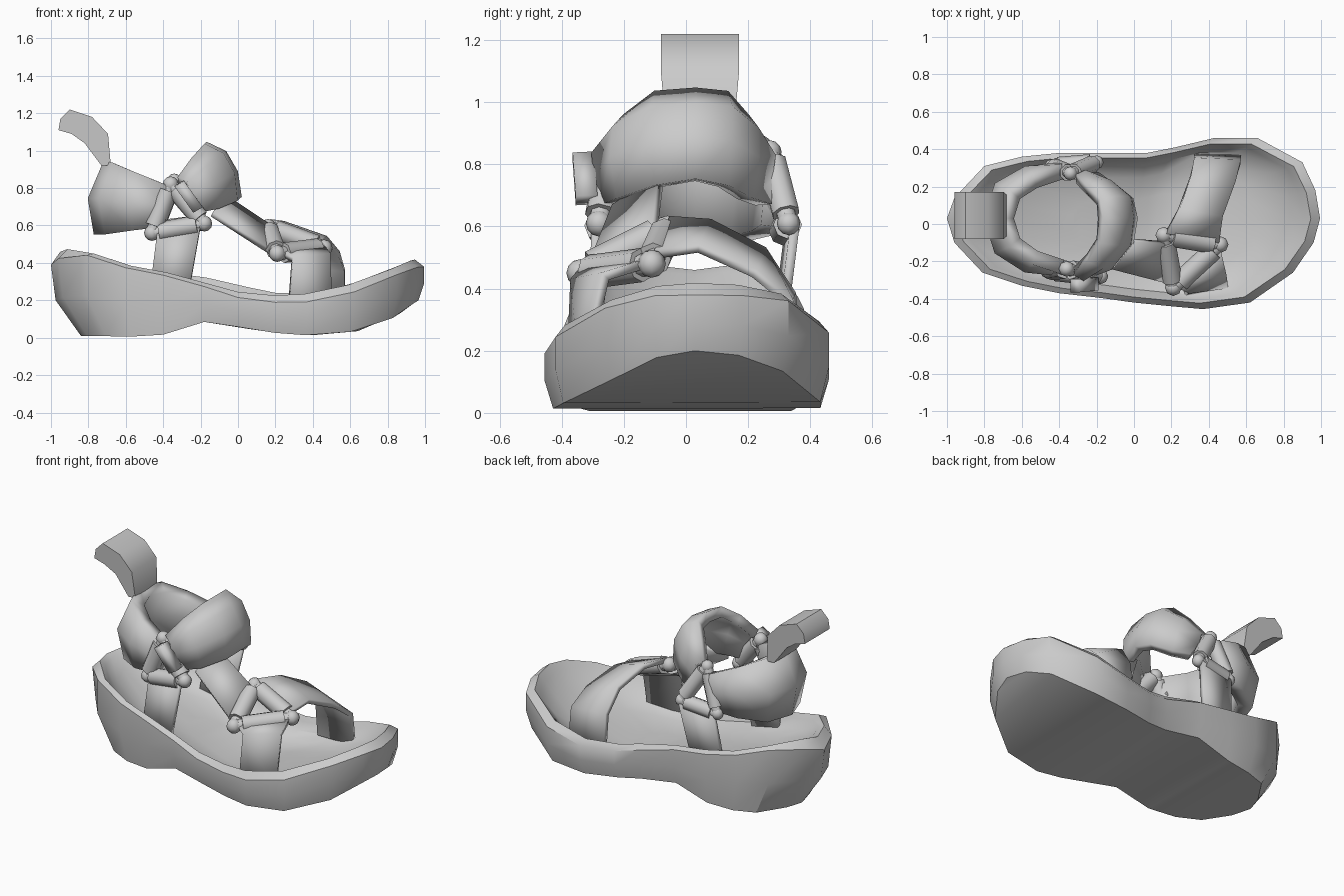
import bpy, bmesh, math
from mathutils import Vector

if "Cube" in bpy.data.objects:
    bpy.data.objects.remove(bpy.data.objects["Cube"])


def finish(name, verts, faces, thick=0.0, angle=35):
    me = bpy.data.meshes.new(name)
    me.from_pydata([tuple(v) for v in verts], [], faces)
    bm = bmesh.new()
    bm.from_mesh(me)
    bmesh.ops.recalc_face_normals(bm, faces=bm.faces)
    bm.to_mesh(me)
    bm.free()
    ob = bpy.data.objects.new(name, me)
    bpy.context.collection.objects.link(ob)
    if thick:
        m = ob.modifiers.new("thickness", 'SOLIDIFY')
        m.thickness = thick
        m.offset = 0
        m.use_even_offset = True
    bpy.ops.object.select_all(action='DESELECT')
    ob.select_set(True)
    bpy.context.view_layer.objects.active = ob
    bpy.ops.object.shade_smooth_by_angle(angle=math.radians(angle))
    return ob


def sheet(name, cols, thick):
    """Strip of cloth through successive columns of points."""
    n = len(cols[0])
    verts = [p for c in cols for p in c]
    faces = [(i * n + j, i * n + j + 1, (i + 1) * n + j + 1, (i + 1) * n + j)
             for i in range(len(cols) - 1) for j in range(n - 1)]
    return finish(name, verts, faces, thick, 45)


def lerp(table, x):
    for (a, u), (b, v) in zip(table, table[1:]):
        if x <= b:
            return u + (v - u) * max(0, min(1, (x - a) / (b - a)))
    return table[-1][1]


# Sole: rings of the foot outline, from underside over the rim into the footbed
outline = [(-1, .03), (-.96, -.1), (-.81, -.26), (-.6, -.33), (-.4, -.37), (-.18, -.395),
           (0, -.42), (.2, -.44), (.37, -.455), (.62, -.42), (.85, -.26), (.96, -.1),
           (.995, .03), (.97, .18), (.9, .33), (.66, .46), (.43, .46), (.22, .41), (.07, .38),
           (-.18, .38), (-.4, .38), (-.6, .36), (-.8, .31), (-.96, .14)]
top = [(-1, .42), (-.95, .46), (-.88, .485), (-.74, .44), (-.6, .39), (-.36, .345), (-.2, .3),
       (0, .245), (.15, .225), (.4, .235), (.6, .285), (.8, .36), (.94, .42), (1, .40)]
under = [(-.82, .01), (-.5, .005), (-.28, .03), (-.17, .09), (.15, .03), (.38, .012),
         (.64, .035), (.84, .11), (.96, .2)]
lip = [(-1, .03), (-.7, .015), (-.2, .02), (.1, .035), (.7, .05), (.95, .04), (1, .02)]


def arch(x, y):
    # the inner side of the foot rises a little at the arch
    return .05 * max(0, 1 - abs(x + .05) / .35) if y > .1 else 0


base = []
for x, y in outline:
    bx = x * .97 if x > 0 else x * (1 - .16 * min(1, max(0, (-x - .45) / .45)))
    base.append((bx, y * .94, lerp(under, bx)))
rings = [base]
rim = [(x, y, lerp(top, x) + arch(x, y) - lerp(lip, x)) for x, y in outline]
rings.append([(x if x > -.9 else x * .975, y, b[2] + (r[2] - b[2]) * .5)
              for (x, y), b, r in zip(outline, base, rim)])
rings.append(rim)
for s, drop in [(.95, 0), (.91, .03), (.83, .08), (.65, .115), (.35, .13)]:
    rings.append([(x * s, y * (s - .02 if s > .9 else s),
                   lerp(top, x * s) + arch(x, y) * s - drop) for x, y in outline])
n = len(outline)
verts = [p for r in rings for p in r]
faces = [(i * n + j, i * n + (j + 1) % n, (i + 1) * n + (j + 1) % n, (i + 1) * n + j)
         for i in range(len(rings) - 1) for j in range(n)]
# underside and innermost footbed close straight across the foot
for off in (0, (len(rings) - 1) * n):
    faces += [(off, off + 1, off + n - 1), (off + 11, off + 12, off + 13)]
    faces += [(off + j, off + j + 1, off + n - j - 1, off + n - j) for j in range(1, 11)]
finish("sole", verts, faces, angle=35)

# Padded cup behind the heel
cup = [[(-.38, -.23, .60), (-.38, -.24, .7), (-.38, -.23, .81)],
       [(-.55, -.2, .58), (-.57, -.22, .73), (-.53, -.18, .87)],
       [(-.68, -.11, .56), (-.71, -.13, .74), (-.64, -.1, .92)],
       [(-.73, .03, .56), (-.76, .03, .74), (-.68, .03, .93)],
       [(-.68, .17, .56), (-.71, .19, .74), (-.64, .16, .92)],
       [(-.55, .25, .58), (-.57, .27, .73), (-.53, .23, .87)],
       [(-.38, .28, .60), (-.38, .29, .7), (-.38, .28, .81)]]
sheet("heel_cup", cup, .08)

# Padded cuff over the instep, with a rounded row added near the top edge
cuff = [[(-.22, -.25, .67), (-.27, -.27, .76), (-.32, -.25, .84)],
        [(-.12, -.2, .69), (-.14, -.22, .82), (-.25, -.18, .94)],
        [(-.03, -.09, .73), (-.045, -.1, .87), (-.19, -.09, 1.01)],
        [(-.01, .03, .75), (-.03, .03, .88), (-.18, .03, 1.02)],
        [(-.03, .12, .73), (-.045, .13, .87), (-.19, .12, 1.01)],
        [(-.12, .19, .69), (-.14, .21, .82), (-.25, .18, .94)],
        [(-.2, .25, .67), (-.26, .25, .75), (-.31, .24, .84)]]
for c in cuff:
    half = (Vector(c[1]) + Vector(c[2])) / 2
    c.insert(2, tuple(half + Vector((.02, half.y * .06, .025))))
sheet("instep_cuff", cuff, .06)

# Pull tab above the heel cup, extruded side profile
tab = [(-.73, .92), (-.68, .92), (-.695, 1.09), (-.78, 1.18), (-.9, 1.22), (-.95, 1.17),
       (-.96, 1.11), (-.89, 1.09), (-.82, 1.04)]
m = len(tab)
waist = [.015 if z < 1.09 else 0 for x, z in tab]
tv = [(x, -.08 + w, z) for (x, z), w in zip(tab, waist)]
tv += [(x, .17 - w, z) for (x, z), w in zip(tab, waist)]
tf = [tuple(range(m)), tuple(range(2 * m - 1, m - 1, -1))]
tf += [(i, (i + 1) % m, m + (i + 1) % m, m + i) for i in range(m)]
finish("pull_tab", tv, tf, angle=50)

# Webbing straps
straps = {
    "instep_strap": [[(-.14, -.23, .66), (-.08, -.08, .76)], [(.17, -.31, .46), (.16, -.1, .60)]],
    "toe_strap_inner": [[(.17, -.05, .62), (.45, -.1, .51)], [(.24, .08, .61), (.47, .04, .53)],
                        [(.30, .25, .52), (.54, .22, .45)], [(.32, .34, .38), (.57, .33, .36)],
                        [(.32, .36, .16), (.57, .36, .16)]],
    "toe_strap_outer": [[(.22, -.33, .46), (.46, -.13, .48)], [(.29, -.36, .42), (.49, -.26, .44)],
                        [(.27, -.37, .14), (.5, -.33, .14)]],
    "heel_strap_outer": [[(-.43, -.27, .57), (-.2, -.29, .60)], [(-.47, -.28, .25), (-.27, -.3, .2)]],
    "heel_strap_inner": [[(-.43, .33, .57), (-.2, .35, .60)], [(-.47, .29, .25), (-.27, .30, .2)]],
    "cuff_strap_end": [[(-.34, -.33, .81), (-.29, -.33, .84)], [(-.24, -.32, .67), (-.19, -.32, .70)]],
}
for name, cols in straps.items():
    sheet(name, cols, .07 if name == "cuff_strap_end" else .03)


# Triangular rings with the strap loops wrapped round each side
def tube(name, a, b, r):
    a, b = Vector(a), Vector(b)
    bpy.ops.mesh.primitive_cylinder_add(vertices=8, radius=r, depth=(b - a).length,
                                        location=(a + b) / 2)
    ob = bpy.context.object
    ob.name = name
    ob.rotation_euler = (b - a).to_track_quat('Z', 'Y').to_euler()
    bpy.ops.object.shade_smooth_by_angle(angle=math.radians(50))


def ring(name, corners, r):
    pts = [Vector(c) for c in corners]
    for i in range(3):
        a, b = pts[i], pts[(i + 1) % 3]
        tube(name + "_bar", a, b, r * .75)
        tube(name + "_loop", a.lerp(b, .14), a.lerp(b, .86), r * 1.1)
        bpy.ops.mesh.primitive_uv_sphere_add(segments=8, ring_count=6, radius=r * .9, location=a)
        bpy.context.object.name = name + "_corner"
        bpy.ops.object.shade_smooth_by_angle(angle=math.radians(60))


ring("toe_ring", [(.16, -.06, .59), (.46, -.11, .48), (.21, -.34, .45)], .05)
ring("outer_ankle_ring", [(-.46, -.25, .56), (-.18, -.28, .61), (-.36, -.24, .82)], .047)
ring("inner_ankle_ring", [(-.44, .31, .58), (-.2, .33, .61), (-.34, .27, .84)], .042)
